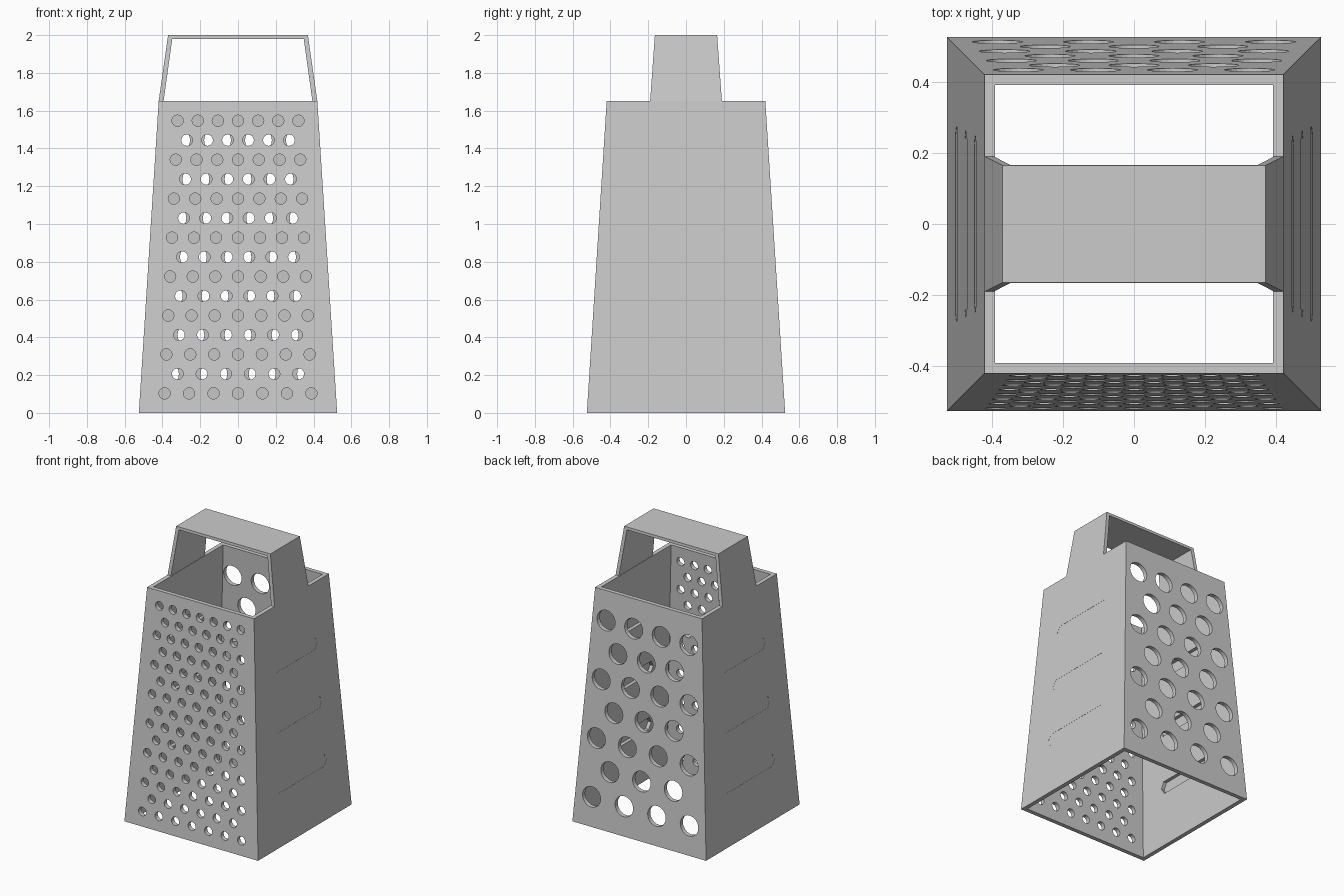
import bpy, bmesh, math
from mathutils import Vector

if "Cube" in bpy.data.objects:
    bpy.data.objects.remove(bpy.data.objects["Cube"])

H, BASE, TOP, WALL = 1.65, 0.525, 0.42, 0.03


def half(z):
    """Half width of the tapered body at height z."""
    return BASE + (TOP - BASE) * z / H


def make(name, build):
    bm = bmesh.new()
    build(bm)
    bmesh.ops.recalc_face_normals(bm, faces=bm.faces)
    me = bpy.data.meshes.new(name)
    bm.to_mesh(me)
    bm.free()
    ob = bpy.data.objects.new(name, me)
    bpy.context.collection.objects.link(ob)
    return ob


def loft(bm, rings, closed=False):
    """Bridge successive rings of points; cap the ends or close the loop."""
    rows = [[bm.verts.new(p) for p in r] for r in rings]
    n = len(rows[0])
    pairs = list(zip(rows, rows[1:])) + ([(rows[-1], rows[0])] if closed else [])
    for a, b in pairs:
        for i in range(n):
            j = (i + 1) % n
            bm.faces.new((a[i], a[j], b[j], b[i]))
    if not closed:
        bm.faces.new(rows[0])
        bm.faces.new(rows[-1])


def square(h, z):
    return [(-h, -h, z), (h, -h, z), (h, h, z), (-h, h, z)]


# Hollow tapered body, open at top and bottom
def body_shape(bm):
    loft(bm, [square(BASE, 0), square(TOP, H),
              square(TOP - WALL, H), square(BASE - WALL, 0)], closed=True)


# Rows of round holes, alternating full and offset rows
def holes(bm, side, rows, count, step, radius, segs):
    for r in range(rows):
        z = H * (r + 1) / (rows + 1)
        w = half(z)
        n = count - r % 2
        for i in range(n):
            x = (i - (n - 1) / 2) * step * w
            ring = [(x + radius * math.cos(2 * math.pi * k / segs),
                     z + radius * math.sin(2 * math.pi * k / segs)) for k in range(segs)]
            loft(bm, [[(u, side * (w + d), v) for u, v in ring] for d in (-0.1, 0.1)])


# Long six-sided slots on the two side walls, between two depths from the outer face
def slots(bm, side, d0, d1, grow=0.0):
    for r in range(3):
        z = H * (r + 1) / 4
        a, h = 0.56 * half(z) + grow, 0.043 + grow
        outline = [(-a, 0), (-a + 0.026, -h), (a - 0.026, -h),
                   (a, 0), (a - 0.026, h), (-a + 0.026, h)]
        loft(bm, [[(side * (half(z + v) + d), u, z + v) for u, v in outline]
                  for d in (d0, d1)])


def cutter_shape(bm):
    holes(bm, -1, 15, 7, 0.25, 0.03, 16)
    holes(bm, 1, 7, 4, 0.5, 0.071, 24)
    for s in (-1, 1):
        slots(bm, s, -0.1, 0.1)


body = make("grater_body", body_shape)
cutter = make("hole_cutter", cutter_shape)
mod = body.modifiers.new("holes", 'BOOLEAN')
mod.operation, mod.solver, mod.object = 'DIFFERENCE', 'EXACT', cutter
dg = bpy.context.evaluated_depsgraph_get()
body.data = bpy.data.meshes.new_from_object(body.evaluated_get(dg))
body.modifiers.clear()
bpy.data.objects.remove(cutter)

# Light plates closing the slots almost flush with the outer face
light = bpy.data.materials.new("light_grey")
light.diffuse_color = (0.9, 0.9, 0.9, 1)
light.use_nodes = True
light.node_tree.nodes["Principled BSDF"].inputs["Base Color"].default_value = light.diffuse_color
for name, s in (("left_slot_plates", -1), ("right_slot_plates", 1)):
    plates = make(name, lambda bm: slots(bm, s, -0.006, -0.001))
    plates.data.materials.append(light)


# Arched strap handle rising from the side walls
def handle_shape(bm):
    def section(s, z_in, x_in, z_out, x_out, y_in, y_out):
        return [(s * x_out, -y_out, z_out), (s * x_out, y_out, z_out),
                (s * x_in, y_in, z_in), (s * x_in, -y_in, z_in)]
    foot = (H, 0.394, H, TOP, 0.19, 0.19)
    bend = (1.98, 0.348, 2.0, 0.37, 0.166, 0.165)
    loft(bm, [section(-1, *foot), section(-1, *bend),
              section(1, *bend), section(1, *foot)])


make("handle", handle_shape)
